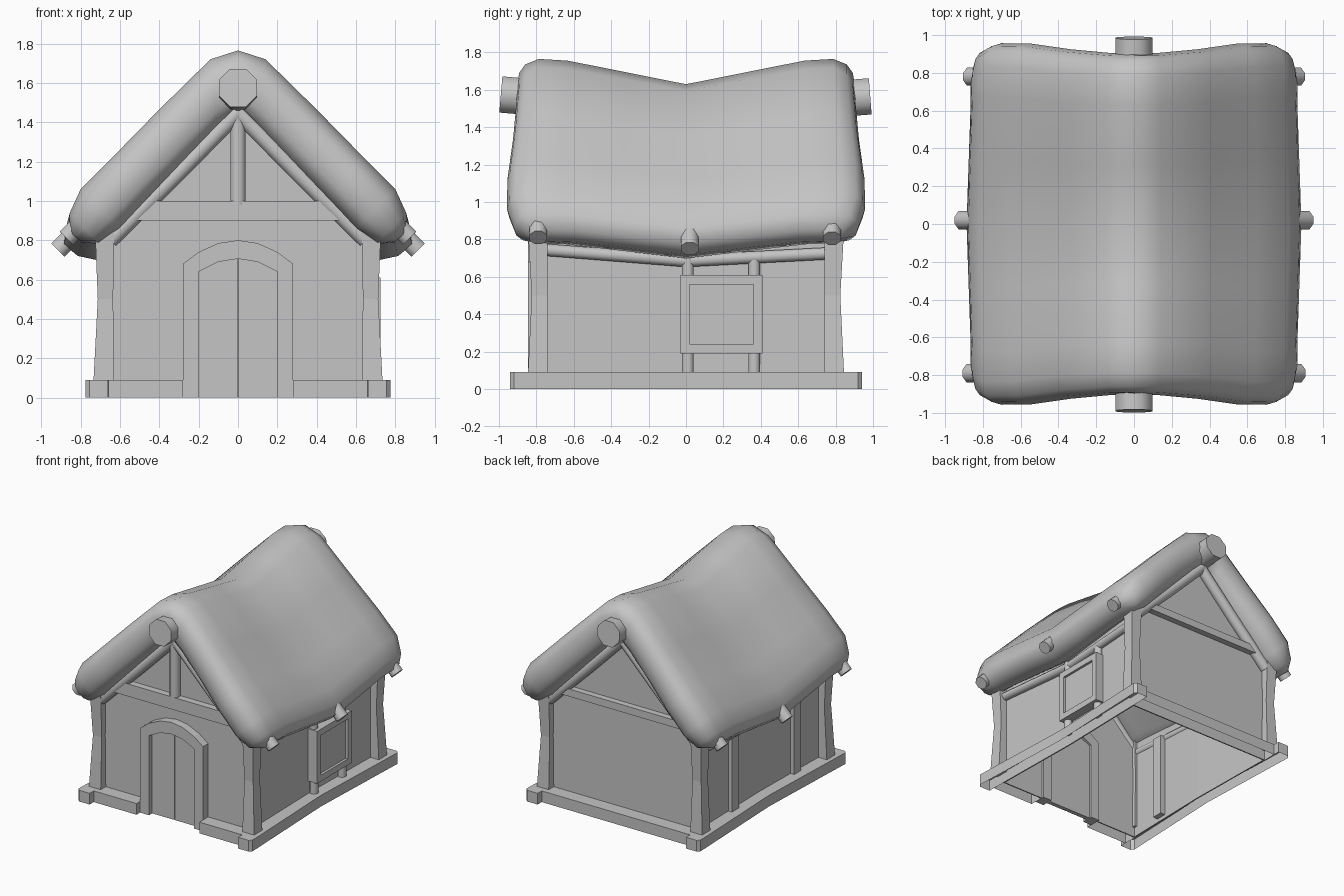
import bpy, bmesh, math
from mathutils import Vector

cube = bpy.data.objects.get("Cube")
if cube:
    bpy.data.objects.remove(cube, do_unlink=True)

clay = bpy.data.materials.new("plain grey")
clay.use_nodes = True
clay.diffuse_color = (0.56, 0.56, 0.56, 1)
for node in clay.node_tree.nodes:
    if node.type == 'BSDF_PRINCIPLED':
        node.inputs["Base Color"].default_value = clay.diffuse_color


def loft(name, rings, cap=True, closed=True, smooth=None):
    """Skin a list of equal cross-sections, optionally closing rings and ends."""
    bm = bmesh.new()
    rows = [[bm.verts.new(p) for p in ring] for ring in rings]
    n = len(rows[0])
    for a, b in zip(rows, rows[1:]):
        for i in range(n if closed else n - 1):
            k = (i + 1) % n
            bm.faces.new((a[i], a[k], b[k], b[i]))
    if cap:
        bm.faces.new(rows[0])
        bm.faces.new(rows[-1])
    else:
        bmesh.ops.remove_doubles(bm, verts=bm.verts, dist=0.0005)
    bmesh.ops.recalc_face_normals(bm, faces=bm.faces)
    mesh = bpy.data.meshes.new(name)
    bm.to_mesh(mesh)
    bm.free()
    mesh.materials.append(clay)
    obj = bpy.data.objects.new(name, mesh)
    bpy.context.collection.objects.link(obj)
    if smooth:
        mesh.shade_smooth()
        mesh.set_sharp_from_angle(angle=math.radians(smooth))
    return obj


def prism(name, outline, y0, y1, closed=True):
    """Extrude an x-z outline along y."""
    return loft(name, [[(x, y, z) for x, z in outline] for y in (y0, y1)], closed=closed)


def box(name, x0, x1, y0, y1, z0, z1, closed=True):
    return prism(name, [(x0, z0), (x0, z1), (x1, z1), (x1, z0)], y0, y1, closed)


def log(name, points, r, sides=8):
    """Round timber following a short path."""
    pts = [Vector(p) for p in points]
    rings = []
    for i, p in enumerate(pts):
        d = pts[min(i + 1, len(pts) - 1)] - pts[max(i - 1, 0)]
        q = d.to_track_quat('Z', 'Y')
        angles = [math.tau * (k + 0.5) / sides for k in range(sides)]
        rings.append([p + q @ Vector((r * math.cos(a), r * math.sin(a), 0)) for a in angles])
    return loft(name, rings, smooth=50)


# Thatched roof: paired outer and inner points from ridge to eave, with end overhang
OUTER = [(0, 1.765), (.14, 1.72), (.4, 1.465), (.64, 1.22), (.8, 1.06), (.855, .94), (.865, .85)]
INNER = [(0, 1.47), (.1, 1.37), (.27, 1.2), (.45, 1.02), (.6, .86), (.7, .78), (.795, .79)]
OVERHANG = [.905, .905, .925, .955, .957, .92, .845]
STATIONS = [(1, 0), (.985, .5), (.95, .8), (.87, 1), (.7, 1), (.35, 1), (0, 1)]


def roof_point(j, inner, side, s, f):
    o, n = Vector(OUTER[j]), Vector(INNER[j])
    mid = (o + n) / 2
    p = mid + ((n if inner else o) - mid) * f
    sag = max(0, 1 - abs(s) / .75)
    drop = .135 - .065 * j / (len(OUTER) - 1)
    return (side * p.x * (1 + .025 * sag), s * OVERHANG[j], p.y - drop * sag)


def roof_ring(s, f):
    last = len(OUTER) - 1
    down, up = range(last + 1), range(last, -1, -1)
    order = [(j, False, 1) for j in down] + [(j, True, 1) for j in up]
    order += [(j, True, -1) for j in down if j] + [(j, False, -1) for j in up if j]
    return [roof_point(j, inner, side, s, f) for j, inner, side in order]


spans = [(-s, f) for s, f in STATIONS] + [(s, f) for s, f in reversed(STATIONS[:-1])]
loft("thatched_roof", [roof_ring(s, f) for s, f in spans], cap=False, smooth=180)

# Sagging ridge pole
log("ridge_pole", [(0, -.99, 1.575), (0, 0, 1.49), (0, .985, 1.565)], .105)

# Gable walls, gable rafters and tie beams
GABLE = [(-.66, 0), (.66, 0), (.66, .82), (0, 1.48), (-.66, .82)]
for label, s in (("front", -1), ("back", 1)):
    prism(label + "_wall", GABLE, s * .78, s * .77)
    for side, x in (("left", 1), ("right", -1)):
        log(f"{label}_{side}_gable_rafter",
            [(0, s * .8, 1.45), (x * .32, s * .8, 1.125), (x * .65, s * .8, .8)], .045)
box("front_tie_beam", -.52, .52, -.835, -.77, .9, 1.0)
box("back_tie_beam", -.56, .56, .77, .83, .88, .94)
log("king_post", [(0, -.8, .98), (0, -.8, 1.46)], .042)

# Side walls, hollow sill beams, wall plates, corner posts and eave rafters
for side, s in (("left", 1), ("right", -1)):
    loft(side + "_wall", [[(s * x, y, 0), (s * (x - .01), y, 0),
                           (s * (x - .01), y, top), (s * x, y, top)]
                          for y, x, top in ((-.78, .66, .83), (0, .645, .77), (.78, .66, .83))])
    loft(side + "_sill_beam", [[(s * x, y, 0), (s * x, y, .09), (s * xi, y, .09), (s * xi, y, 0)]
                               for y, x, xi in ((-.942, .755, .66), (-.92, .775, .66), (0, .74, .64),
                                                (.92, .775, .66), (.942, .755, .66))], closed=False)
    log(side + "_wall_plate", [(s * .67, -.76, .745), (s * .66, 0, .685), (s * .67, .76, .725)], .035)
    for end, e in (("front", -1), ("back", 1)):
        loft(f"{end}_{side}_corner_post",
             [[(s * xi, e * .74, z), (s * xo, e * .74, z), (s * xo, e * yo, z), (s * xi, e * yo, z)]
              for z, xi, xo, yo in ((.08, .63, .735, .845), (.5, .635, .713, .825), (.85, .63, .727, .845))])
    for i, (y, x, z) in enumerate(((-.79, .873, .81), (.02, .915, .75), (.78, .87, .805))):
        log(f"{side}_eave_rafter_{i + 1}", [(s * (x - .2), y, z + .2), (s * x, y, z)], .052)

# Upright timbers: round behind the window, planks on the opposite wall
for i, y in enumerate((.01, .365)):
    log(f"left_stud_{i + 1}", [(.67, y, .08), (.665, y, .71)], .034)
for i, (y, inner) in enumerate(((.35, .645), (-.44, .6))):
    box(f"right_stud_{i + 1}", -.685, -inner, y - .045, y + .045, .03, .72)

# Base strips between the sill beams
for side, s in (("left", 1), ("right", -1)):
    box(f"front_{side}_base_strip", s * .28, s * .66, -.89, -.78, 0, .09, closed=False)
box("back_base_strip", -.66, .66, .78, .89, 0, .09, closed=False)

# Arched doorway with two leaves
ARCH = [(.28, 0), (.28, .68), (.2, .74), (.1, .785), (0, .8)]
LEAF = [(.2, 0), (.2, .64), (.1, .69), (.003, .705)]


def mirrored(half):
    return half + [(-x, z) for x, z in reversed(half) if x]


prism("door_frame", mirrored(ARCH) + list(reversed(mirrored(LEAF))), -.845, -.75)
for side, s in (("left", 1), ("right", -1)):
    prism(side + "_door_leaf", [(s * x, z) for x, z in LEAF + [(.003, 0)]], -.805, -.77)

# Window in the left wall
for label, y0, y1, z0, z1 in (("bottom", -.03, .41, .19, .24), ("top", -.03, .41, .56, .61),
                              ("front", -.03, .02, .24, .56), ("back", .36, .41, .24, .56)):
    box(f"window_{label}_rail", .645, .725, y0, y1, z0, z1)
box("window_shutter", .645, .705, .02, .36, .24, .56)
